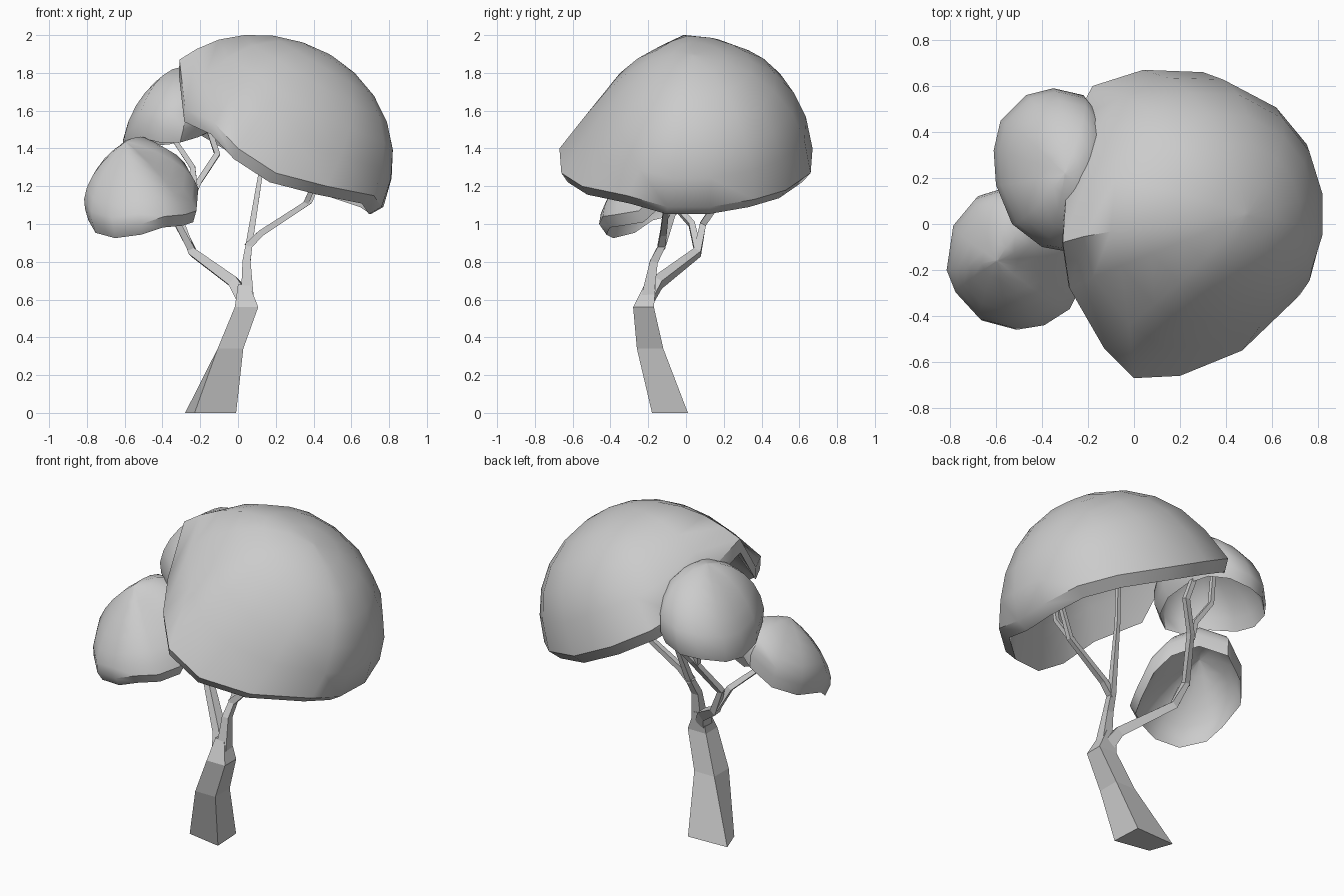
import bpy, bmesh, math
from mathutils import Vector as V

if "Cube" in bpy.data.objects:
    bpy.data.objects.remove(bpy.data.objects["Cube"])


def make_object(name, rings, smooth):
    # skin a list of closed rings, capping both ends
    bm = bmesh.new()
    loops = [[bm.verts.new(p) for p in r] for r in rings]
    for a, b in zip(loops, loops[1:]):
        n = len(a)
        for i in range(n):
            bm.faces.new((a[i], a[(i + 1) % n], b[(i + 1) % n], b[i]))
    bm.faces.new(loops[0][::-1])
    bm.faces.new(loops[-1])
    bmesh.ops.remove_doubles(bm, verts=bm.verts, dist=1e-5)
    bmesh.ops.recalc_face_normals(bm, faces=bm.faces)
    me = bpy.data.meshes.new(name)
    bm.to_mesh(me)
    bm.free()
    ob = bpy.data.objects.new(name, me)
    bpy.context.collection.objects.link(ob)
    if smooth:
        bpy.ops.object.select_all(action='DESELECT')
        ob.select_set(True)
        bpy.context.view_layer.objects.active = ob
        bpy.ops.object.shade_smooth_by_angle(angle=math.radians(45))
    return ob


def canopy(name, rim, centre, apex, bulge=1.0, oval=None, down=None):
    # hollow dome: outer shell, bevelled lip, inner shell
    # oval = (tilted radius, front radius, back radius) that upper rings ease into
    c, rim = V(centre), [V(p) for p in rim]
    axis = V(apex) - c
    down = V(down) if down else axis.normalized() * -0.07
    slope = V((axis.z, 0, -axis.x)).normalized()
    soft = [p - c for p in rim]
    if oval:
        a, front, back = oval
        for i, p in enumerate(soft):
            t = math.atan2(p.y, p.dot(slope))
            s = math.sin(t)
            soft[i] = slope * (a * math.cos(t)) + V((0, s * (back if s > 0 else front), 0))

    def dome(mid, scale, up, k):
        t = k * math.pi / 12
        f, s = max(math.cos(t), 0.02), math.sin(t)
        h = (1 - f) * (1 - bulge) + s * bulge
        return [mid + (p - c).lerp(q, s ** 0.6) * (f * scale) + up * h
                for p, q in zip(rim, soft)]

    outer = [dome(c, 1, axis, k) for k in range(6, -1, -1)]
    inner = [dome(c + down, 0.94, axis * 0.97, k) for k in range(7)]
    return make_object(name, outer + inner, True)


def branch(name, path, radii):
    # four-sided tapered limb along a path
    pts = [V(p) for p in path]
    rings = []
    for i, p in enumerate(pts):
        d = (pts[min(i + 1, len(pts) - 1)] - pts[max(i - 1, 0)]).normalized()
        u = V((0, 1, 0)).cross(d).normalized()
        w = d.cross(u)
        rings.append([p + (u * math.cos(a) + w * math.sin(a)) * radii[i]
                      for a in (math.pi * (0.25 + j / 2) for j in range(4))])
    return make_object(name, rings, False)


# Large main canopy
canopy("large_canopy", [
    (-.31, -.08, 1.87), (-.28, -.28, 1.61), (-.13, -.54, 1.54), (0, -.67, 1.40),
    (.2, -.66, 1.27), (.47, -.55, 1.2), (.72, -.31, 1.15), (.76, -.1, 1.09),
    (.77, .13, 1.09), (.71, .36, 1.13), (.56, .53, 1.18), (.3, .66, 1.27),
    (.04, .67, 1.40), (-.18, .60, 1.53), (-.26, .45, 1.6), (-.29, .2, 1.76)],
    (.235, 0, 1.46), (.49, .04, 1.895), oval=(.62, .44, .63))

# Medium rear canopy
canopy("rear_canopy", [
    (-.61, .32, 1.44), (-.60, .17, 1.47), (-.53, 0, 1.53), (-.4, -.1, 1.5),
    (-.29, -.12, 1.5), (-.19, -.05, 1.53), (-.13, .1, 1.56), (-.11, .3, 1.56),
    (-.14, .46, 1.55), (-.22, .56, 1.52), (-.35, .59, 1.49), (-.47, .56, 1.48),
    (-.58, .45, 1.45)],
    (-.36, .23, 1.5), (-.30, .22, 1.83), bulge=.9)

# Small tilted front canopy
canopy("small_canopy", [
    (-.81, -.2, 1.08), (-.77, -.3, 1.01), (-.66, -.42, .98), (-.51, -.46, 1.0),
    (-.39, -.44, 1.04), (-.28, -.37, 1.05), (-.22, -.25, 1.07), (-.21, -.12, 1.19),
    (-.26, -.02, 1.28), (-.4, .07, 1.36), (-.55, .16, 1.31), (-.68, .12, 1.2),
    (-.78, 0, 1.13)],
    (-.51, -.15, 1.15), (-.595, -.16, 1.435), bulge=.62, down=(0, .02, -.065))

# Leaning trunk: skewed foot, then rectangular sections
trunk = [[(-.23, -.14, 0), (-.01, -.18, 0), (-.02, .01, 0), (-.28, 0, 0)]]
for x, y, z, rx, ry in [(-.04, -.19, .34, .068, .07), (.045, -.225, .56, .062, .055),
                        (.03, -.19, .68, .03, .03)]:
    trunk.append([(x + sx * rx, y + sy * ry, z)
                  for sx, sy in ((-1, -1), (1, -1), (1, 1), (-1, 1))])
make_object("trunk", trunk, False)

# Right limbs, holding the large canopy
branch("right_limb", [(.05, -.21, .58), (.045, -.17, .8), (.06, -.12, .9), (.12, .0, 1.27),
                      (.15, .05, 1.75)], [.05, .03, .025, .016, .014])
branch("right_fork", [(.05, -.13, .88), (.12, -.12, .95), (.38, -.1, 1.12), (.5, -.08, 1.4)],
       [.028, .024, .02, .016])
branch("right_twig", [(.36, -.1, 1.11), (.42, -.17, 1.25), (.43, -.2, 1.5)],
       [.02, .017, .015])

# Left limbs, holding the two smaller canopies
branch("left_limb", [(.03, -.21, .6), (-.02, -.15, .69), (-.24, .06, .85), (-.3, .09, 1.0),
                     (-.21, .24, 1.22), (-.11, .32, 1.37), (-.17, .33, 1.55), (-.2, .33, 1.66)],
       [.05, .04, .03, .024, .022, .022, .02, .018])
branch("left_fork", [(-.23, .22, 1.2), (-.24, .24, 1.3), (-.34, .26, 1.45), (-.36, .26, 1.68)],
       [.022, .02, .018, .016])
branch("left_twig", [(-.25, .06, .87), (-.32, .03, 1.0), (-.43, -.06, 1.1), (-.5, -.14, 1.3)],
       [.026, .023, .02, .016])
